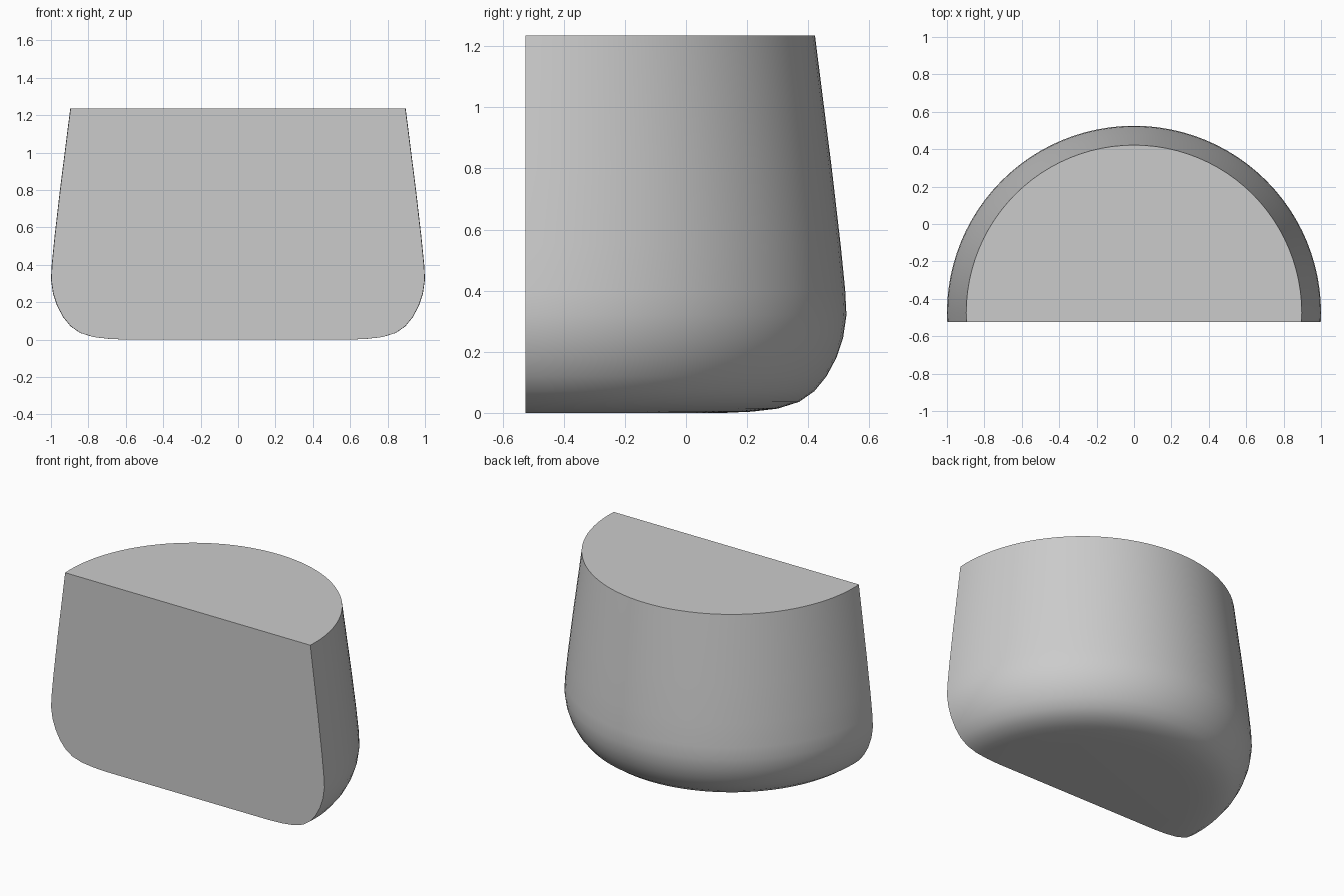
import bpy
import bmesh
import math
from mathutils import Vector

default_cube = bpy.data.objects.get("Cube")
if default_cube:
    bpy.data.objects.remove(default_cube, do_unlink=True)

# Side profile as (radius, height), from base centre to top centre
PROFILE = [
    (0, 0), (0.6, 0), (0.69, 0.004), (0.775, 0.014), (0.845, 0.036),
    (0.895, 0.071), (0.935, 0.12), (0.967, 0.18), (0.989, 0.245),
    (1, 0.32), (0.996, 0.4), (0.981, 0.55), (0.952, 0.8),
    (0.897, 1.235), (0, 1.235),
]
AXIS = Vector((0, -0.475, 0))
CUT_Y = -0.525
SEGMENTS = 96

# Grey surface
grey = bpy.data.materials.new("light grey")
grey.use_nodes = True
colour = (0.6, 0.6, 0.6, 1)
grey.diffuse_color = colour
grey.node_tree.nodes["Principled BSDF"].inputs["Base Color"].default_value = colour

# Turned body
bm = bmesh.new()
verts = [bm.verts.new(AXIS + Vector((r, 0, z))) for r, z in PROFILE]
edges = [bm.edges.new(pair) for pair in zip(verts, verts[1:])]
bmesh.ops.spin(bm, geom=verts + edges, cent=AXIS, axis=(0, 0, 1),
               angle=math.tau, steps=SEGMENTS)
bmesh.ops.remove_doubles(bm, verts=bm.verts[:], dist=0.0001)

# Flat front cut
bmesh.ops.bisect_plane(bm, geom=bm.verts[:] + bm.edges[:] + bm.faces[:],
                       plane_co=(0, CUT_Y, 0), plane_no=(0, 1, 0),
                       clear_inner=True)
bmesh.ops.contextual_create(bm, geom=[e for e in bm.edges if e.is_boundary])
bmesh.ops.recalc_face_normals(bm, faces=bm.faces[:])

mesh = bpy.data.meshes.new("half_round_body")
bm.to_mesh(mesh)
bm.free()
mesh.materials.append(grey)
body = bpy.data.objects.new("half_round_body", mesh)
bpy.context.collection.objects.link(body)

# Smooth sides with crisp top and front edges
bpy.ops.object.select_all(action="DESELECT")
body.select_set(True)
bpy.context.view_layer.objects.active = body
bpy.ops.object.shade_smooth_by_angle(angle=math.radians(35))
